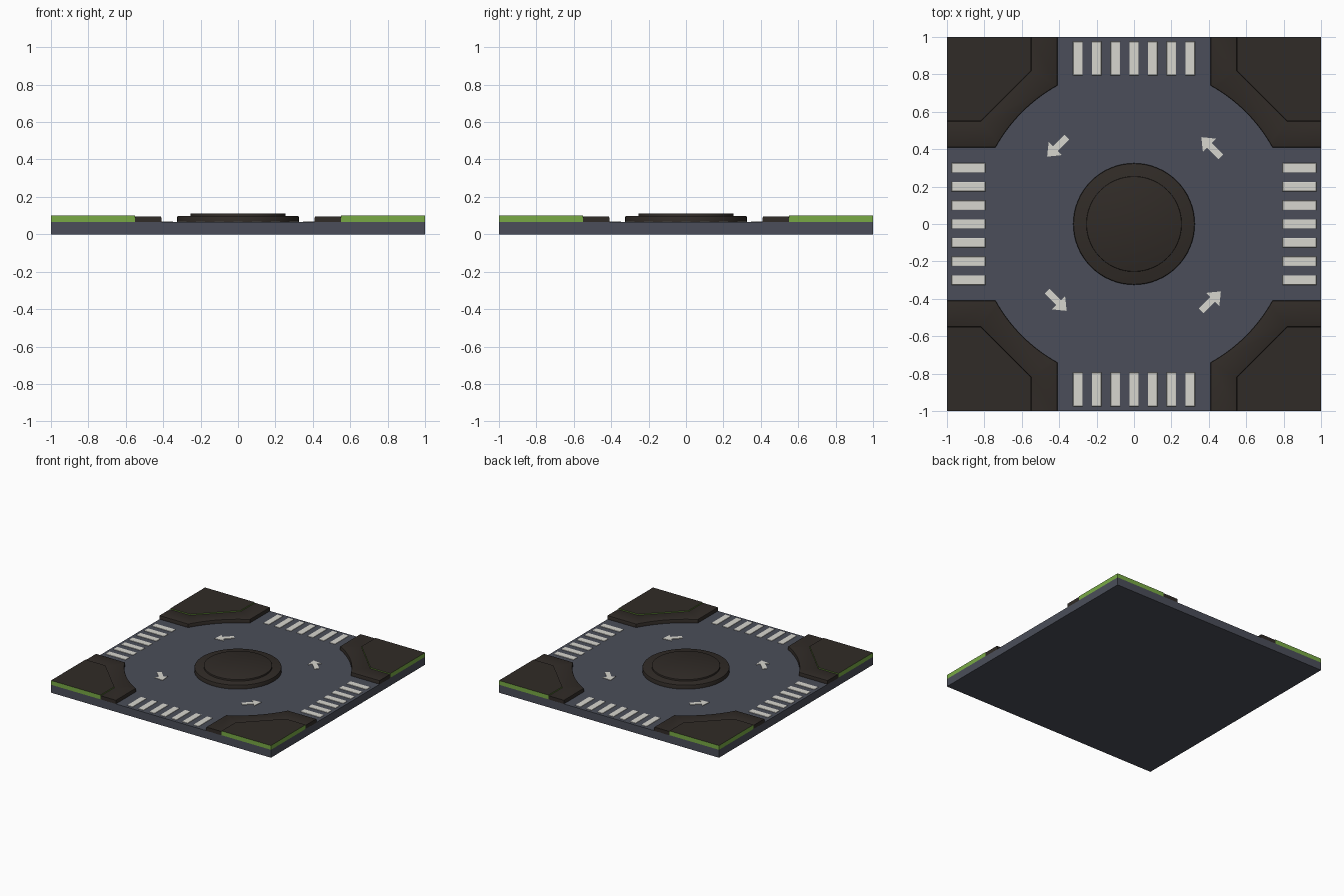
import bpy, bmesh
from math import sin, cos, pi, atan2

if "Cube" in bpy.data.objects:
    bpy.data.objects.remove(bpy.data.objects["Cube"])


def material(name, r, g, b):
    m = bpy.data.materials.new(name)
    m.diffuse_color = (r, g, b, 1)
    m.use_nodes = True
    m.node_tree.nodes["Principled BSDF"].inputs["Base Color"].default_value = m.diffuse_color
    return m


ASPHALT = material("asphalt", 0.07, 0.076, 0.10)
SOIL = material("dark_paving", 0.03, 0.024, 0.02)
GRASS = material("grass", 0.19, 0.40, 0.06)
PAINT = material("road_paint", 0.68, 0.67, 0.62)


def prism(name, pts, z0, z1, mat, turn=0.0, bevel=0.0, side_mat=None):
    """Extrude an outline from z0 to z1, turned about z, with an optional bevelled top."""
    c, s = cos(turn), sin(turn)
    bm = bmesh.new()
    vs = [bm.verts.new((x * c - y * s, x * s + y * c, z0)) for x, y in pts]
    bottom = bm.faces.new(vs)
    ext = bmesh.ops.extrude_face_region(bm, geom=[bottom], use_keep_orig=True)
    for v in ext["geom"]:
        if isinstance(v, bmesh.types.BMVert):
            v.co.z = z1
    bmesh.ops.recalc_face_normals(bm, faces=bm.faces[:])
    if bevel:
        # keep edges on the tile border square
        rim = [e for e in bm.edges if all(abs(v.co.z - z1) < 1e-5 for v in e.verts)
               and not any(all(abs(abs(v.co[i]) - 1) < 1e-4 for v in e.verts) for i in (0, 1))]
        bmesh.ops.bevel(bm, geom=rim, offset=bevel, segments=2, profile=0.5, affect='EDGES')
    bm.normal_update()
    if side_mat:
        for f in bm.faces:
            f.material_index = int(abs(f.normal.z) < 0.5)
    me = bpy.data.meshes.new(name)
    bm.to_mesh(me)
    bm.free()
    ob = bpy.data.objects.new(name, me)
    bpy.context.collection.objects.link(ob)
    me.materials.append(mat)
    if side_mat:
        me.materials.append(side_mat)
    return ob


def circle(r, n):
    return [(r * cos(2 * pi * i / n), r * sin(2 * pi * i / n)) for i in range(n)]


def smooth(ob):
    bpy.ops.object.select_all(action='DESELECT')
    ob.select_set(True)
    bpy.context.view_layer.objects.active = ob
    bpy.ops.object.shade_smooth_by_angle(angle=0.6)


ROAD = 0.065

# road slab
prism("road_slab", [(-1, -1), (1, -1), (1, 1), (-1, 1)], 0, ROAD, ASPHALT)

# central island
smooth(prism("island_curb", circle(0.325, 64), ROAD - 0.005, 0.099, SOIL, bevel=0.008))
smooth(prism("island_top", circle(0.255, 48), 0.09, 0.112, SOIL, bevel=0.004))

# corner outlines: curved sidewalk wrapped around a chamfered lawn
a0, a1, R, N = atan2(0.41, 0.74), atan2(0.74, 0.41), 0.846, 16
arc = [(R * cos(a0 + (a1 - a0) * i / N), R * sin(a0 + (a1 - a0) * i / N)) for i in range(N + 1)]
inner = [(0.55, 1), (0.55, 0.82), (0.82, 0.55), (1, 0.55)]
sidewalk = [(1, 0.41)] + arc + [(0.41, 1)] + inner
lawn = inner + [(1, 1)]

# arrow outline pointing along +y, centred on the circulating lane
L, HEAD, HW, SW, D = 0.074, 0.062, 0.05, 0.018, 0.583
arrow = [(SW, -L), (SW, L - HEAD), (HW, L - HEAD), (0, L),
         (-HW, L - HEAD), (-SW, L - HEAD), (-SW, -L)]
arrow = [(x + D, y) for x, y in arrow]

for k in range(4):
    turn = k * pi / 2
    smooth(prism(f"sidewalk_{k}", sidewalk, ROAD - 0.002, 0.095, SOIL, turn, bevel=0.006))
    prism(f"lawn_{k}", lawn, ROAD, 0.1, SOIL, turn, side_mat=GRASS)
    prism(f"direction_arrow_{k}", arrow, ROAD - 0.005, 0.069, PAINT, turn + pi / 4)
    # crosswalk
    for i in range(7):
        y = (i - 3) * 0.1
        stripe = [(0.795, y - 0.025), (0.975, y - 0.025), (0.975, y + 0.025), (0.795, y + 0.025)]
        prism(f"crosswalk_stripe_{k}_{i}", stripe, ROAD - 0.005, 0.069, PAINT, turn, bevel=0.003)
